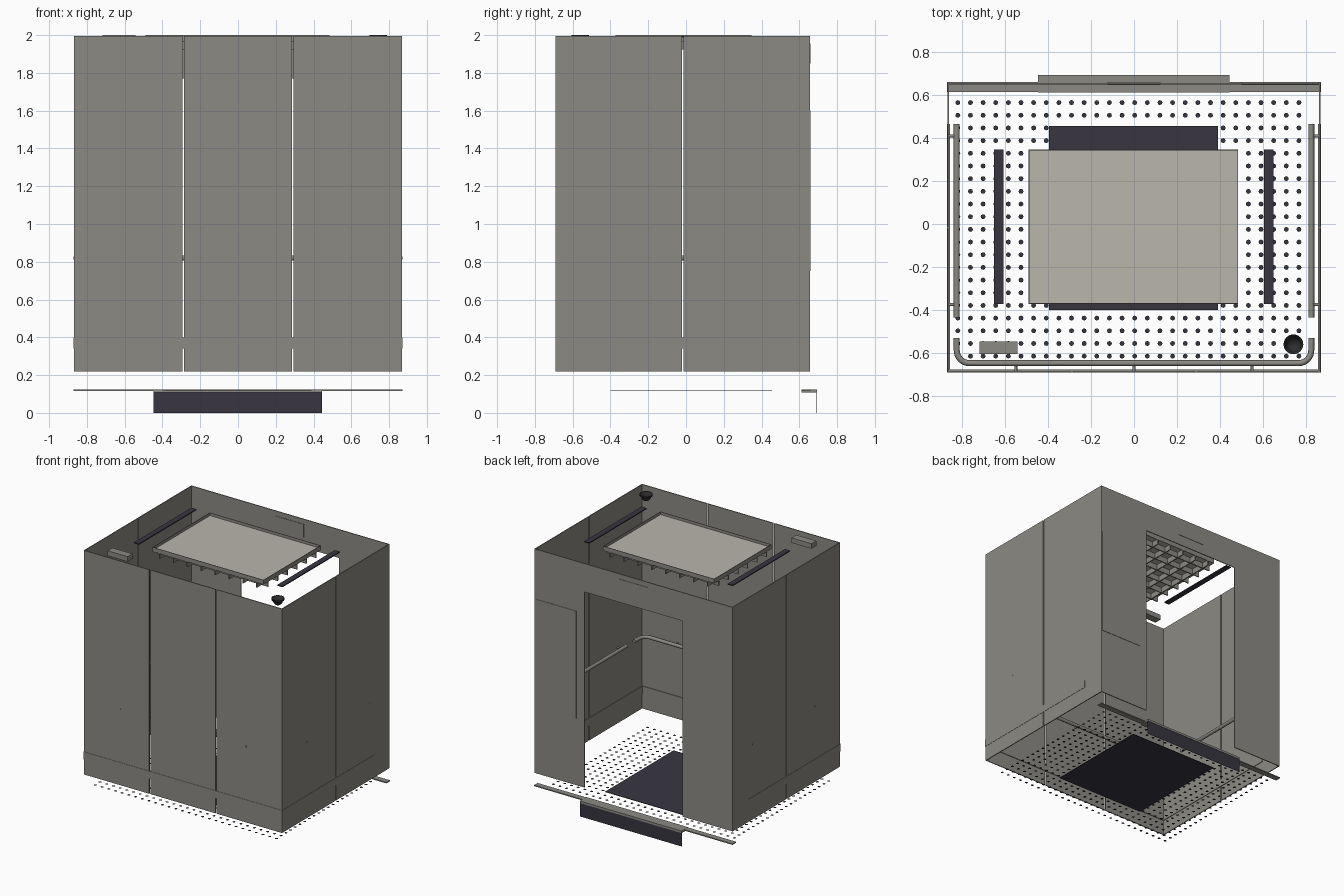
import bpy, bmesh, math
from mathutils import Matrix, Vector

if "Cube" in bpy.data.objects:
    bpy.data.objects.remove(bpy.data.objects["Cube"])


def material(name, rgb):
    m = bpy.data.materials.new(name)
    m.diffuse_color = (*rgb, 1)
    m.use_nodes = True
    m.node_tree.nodes["Principled BSDF"].inputs["Base Color"].default_value = m.diffuse_color
    return m


STEEL = material("steel grey", (0.262, 0.254, 0.231))
LIGHT = material("light panel beige", (0.49, 0.465, 0.415))
DARK = material("dark charcoal", (0.040, 0.036, 0.051))
BLACK = material("black", (0.026, 0.026, 0.030))


def finish(name, bm, mat, smooth=False):
    me = bpy.data.meshes.new(name)
    bm.to_mesh(me)
    bm.free()
    me.materials.append(mat)
    for p in me.polygons:
        p.use_smooth = smooth
    ob = bpy.data.objects.new(name, me)
    bpy.context.collection.objects.link(ob)
    return ob


def add_box(bm, x0, x1, y0, y1, z0, z1):
    mid = Vector(((x0 + x1) / 2, (y0 + y1) / 2, (z0 + z1) / 2))
    size = Matrix.Diagonal((x1 - x0, y1 - y0, z1 - z0, 1))
    bmesh.ops.create_cube(bm, size=1, matrix=Matrix.Translation(mid) @ size)


def boxes(name, mat, *dims):
    bm = bmesh.new()
    for d in dims:
        add_box(bm, *d)
    return finish(name, bm, mat)


def tube(name, pts, radius):
    cu = bpy.data.curves.new(name, 'CURVE')
    cu.dimensions = '3D'
    cu.bevel_depth = radius
    cu.bevel_resolution = 3
    cu.use_fill_caps = True
    sp = cu.splines.new('POLY')
    sp.points.add(len(pts) - 1)
    for p, co in zip(sp.points, pts):
        p.co = (*co, 1)
    sp.use_smooth = True
    cu.materials.append(STEEL)
    ob = bpy.data.objects.new(name, cu)
    bpy.context.collection.objects.link(ob)


Z0, Z1 = 0.22, 1.995   # wall bottom and top
RAIL_Z = 0.82

# Wall panels with narrow seams between them
for i, (a, b) in enumerate([(-0.868, -0.295), (-0.285, 0.285), (0.295, 0.868)]):
    boxes(f"front_wall_panel_{i + 1}", STEEL, (a, b, -0.69, -0.683, Z0, Z1))
for side, s in (("left", -1), ("right", 1)):
    xa, xb = sorted((s * 0.862, s * 0.869))
    for i, (a, b) in enumerate([(-0.683, -0.02), (-0.012, 0.652)]):
        boxes(f"{side}_wall_panel_{i + 1}", STEEL, (xa, xb, a, b, Z0, Z1))
    # Door-side return panel
    xa, xb = sorted((s * 0.43, s * 0.868))
    boxes(f"{side}_door_return", STEEL, (xa, xb, 0.650, 0.657, Z0, Z1))
    # Side skirting, slightly proud of both wall faces
    xa, xb = sorted((s * 0.857, s * 0.871))
    boxes(f"{side}_skirting", STEEL, (xa, xb, -0.692, 0.465, 0.34, 0.40))
boxes("front_skirting", STEEL, (-0.868, 0.868, -0.692, -0.678, 0.34, 0.40))

# Door header, display plate and control panel
boxes("door_header", STEEL, (-0.43, 0.43, 0.650, 0.657, 1.77, Z1))
boxes("display_plate", STEEL, (-0.123, 0.123, 0.647, 0.660, 1.85, 1.955))
boxes("control_panel", STEEL, (0.50, 0.862, 0.647, 0.660, 0.75, 1.60))

# Threshold, door sill and apron
boxes("threshold", STEEL, (-0.87, 0.87, 0.615, 0.66, 0.115, 0.123))
boxes("door_sill", STEEL, (-0.447, 0.445, 0.612, 0.693, 0.107, 0.124))
boxes("apron", DARK, (-0.447, 0.445, 0.688, 0.690, 0.0, 0.107))

# Floor plate and studs in a regular grid
boxes("floor_plate", DARK, (-0.395, 0.39, -0.40, 0.455, 0.118, 0.122))
bm = bmesh.new()
for i in range(28):
    for j in range(21):
        x, y = -0.82 + i * 0.0588, -0.615 + j * 0.059
        if -0.39 < x < 0.385 and -0.395 < y < 0.45:
            continue
        bmesh.ops.create_circle(bm, cap_ends=True, segments=8, radius=0.0115,
                                matrix=Matrix.Translation((x, y, 0.121)))
finish("floor_studs", bm, DARK)

# Handrails: bent front rail and two straight side rails
r, ax, ay = 0.06, 0.825, -0.648
path = [(-ax, -0.53, RAIL_Z)]
for cx, start in ((-ax + r, math.pi), (ax - r, 1.5 * math.pi)):
    for k in range(9):
        t = start + k * math.pi / 16
        path.append((cx + r * math.cos(t), ay + r + r * math.sin(t), RAIL_Z))
path.append((ax, -0.53, RAIL_Z))
tube("front_handrail", path, 0.014)
for side, s in (("left", -1), ("right", 1)):
    tube(f"{side}_handrail", [(s * ax, -0.435, RAIL_Z), (s * ax, 0.465, RAIL_Z)], 0.014)
    for i, y in enumerate((-0.375, 0.41)):
        tube(f"{side}_rail_bracket_{i + 1}", [(s * ax, y, RAIL_Z), (s * 0.871, y, RAIL_Z)], 0.007)
for i, x in enumerate((-0.55, 0, 0.55)):
    tube(f"front_rail_bracket_{i + 1}", [(x, ay, RAIL_Z), (x, -0.692, RAIL_Z)], 0.007)

# Ceiling light: diffuser, thin rim and louvre grid below
X0, X1, Y0, Y1, t = -0.49, 0.485, -0.372, 0.347, 0.004
boxes("light_diffuser", LIGHT, (X0 + t, X1 - t, Y0 + t, Y1 - t, 1.970, 1.978))
boxes("light_rim", STEEL,
      (X0, X0 + t, Y0, Y1, 1.965, 2.0), (X1 - t, X1, Y0, Y1, 1.965, 2.0),
      (X0, X1, Y0, Y0 + t, 1.965, 2.0), (X0, X1, Y1 - t, Y1, 1.965, 2.0))
bm = bmesh.new()
for i in range(8):
    x = X0 + (i + 0.5) * (X1 - X0) / 8
    add_box(bm, x - 0.004, x + 0.004, Y0, Y1, 1.925, 1.969)
for j in range(6):
    y = Y0 + (j + 0.5) * (Y1 - Y0) / 6
    add_box(bm, X0, X1, y - 0.004, y + 0.004, 1.925, 1.969)
finish("light_louvre", bm, STEEL)

# Ceiling slots and small vent box
boxes("left_ceiling_slot", DARK, (-0.652, -0.608, Y0, Y1, 1.987, 1.995))
boxes("right_ceiling_slot", DARK, (0.605, 0.65, Y0, Y1, 1.987, 1.995))
boxes("ceiling_box", STEEL, (-0.718, -0.543, -0.606, -0.546, 1.96, 2.0))

# Dome camera: open bowl with a collar, spun from a profile
bm = bmesh.new()
prof = [(0.046, 2.0), (0.046, 1.985), (0.036, 1.98)]
prof += [(0.036 * math.cos(a), 1.98 - 0.036 * math.sin(a))
         for a in (math.pi / 2 * k / 6 for k in range(1, 7))]
vs = [bm.verts.new((0.742 + rr, -0.56, z)) for rr, z in prof]
es = [bm.edges.new(p) for p in zip(vs, vs[1:])]
bmesh.ops.spin(bm, geom=vs + es, cent=(0.742, -0.56, 0), axis=(0, 0, 1),
               angle=2 * math.pi, steps=24)
bmesh.ops.remove_doubles(bm, verts=bm.verts, dist=0.0003)
bmesh.ops.recalc_face_normals(bm, faces=bm.faces)
finish("dome_camera", bm, BLACK, True)
